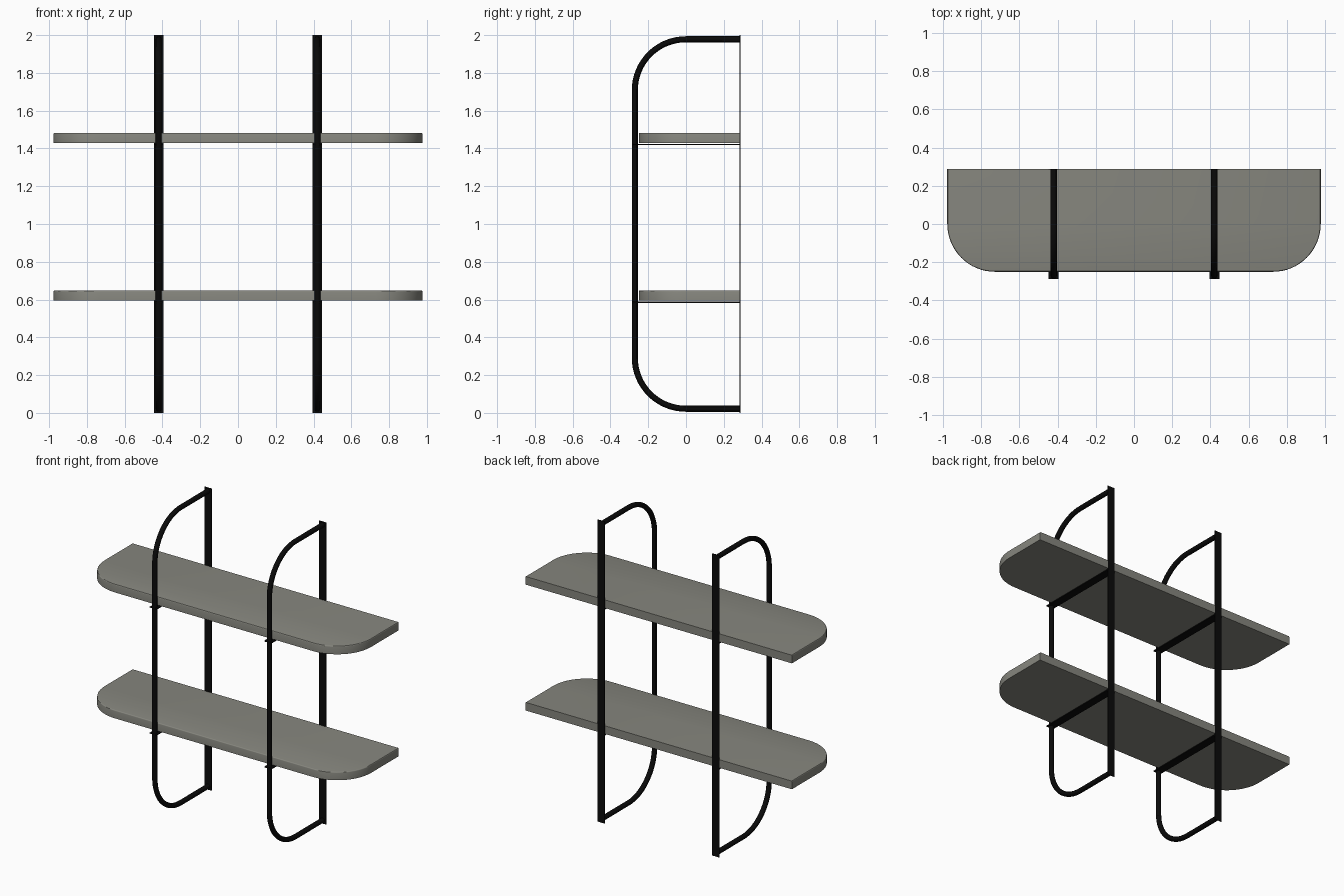
import bpy, bmesh
from math import sin, cos, pi

cube = bpy.data.objects.get("Cube")
if cube:
    bpy.data.objects.remove(cube, do_unlink=True)


def make_material(name, rgb, roughness):
    mat = bpy.data.materials.new(name)
    mat.use_nodes = True
    mat.diffuse_color = (*rgb, 1)
    bsdf = next(n for n in mat.node_tree.nodes if n.type == "BSDF_PRINCIPLED")
    bsdf.inputs["Base Color"].default_value = (*rgb, 1)
    bsdf.inputs["Roughness"].default_value = roughness
    return mat


GREY = make_material("warm grey board", (0.24, 0.24, 0.21), 0.6)
BLACK = make_material("black metal", (0.003, 0.003, 0.003), 0.5)

BACK = 0.287
TUBE_R = 0.016
BAR_X = 0.42
SHELF_BOTTOMS = {"lower": 0.594, "upper": 1.428}


def add_object(name, data, mat):
    obj = bpy.data.objects.new(name, data)
    bpy.context.collection.objects.link(obj)
    data.materials.append(mat)
    return obj


def smooth(obj):
    bpy.ops.object.select_all(action="DESELECT")
    obj.select_set(True)
    bpy.context.view_layer.objects.active = obj
    bpy.ops.object.shade_smooth_by_angle()


def box(name, low, high, mat):
    mesh = bpy.data.meshes.new(name)
    bm = bmesh.new()
    bmesh.ops.create_cube(bm, size=1)
    for v in bm.verts:
        v.co = [a + (c + 0.5) * (b - a) for c, a, b in zip(v.co, low, high)]
    bm.to_mesh(mesh)
    bm.free()
    return add_object(name, mesh, mat)


def arc(cx, cy, r, start, end, steps=16):
    angles = [start + (end - start) * i / steps for i in range(steps + 1)]
    return [(cx + r * cos(a), cy + r * sin(a)) for a in angles]


def shelf(name, bottom, half=0.977, front=-0.25, r=0.25, thick=0.054):
    # Board outline with two rounded front corners, extruded upward
    outline = [(half, BACK), (-half, BACK)]
    outline += arc(r - half, front + r, r, pi, 1.5 * pi)
    outline += arc(half - r, front + r, r, 1.5 * pi, 2 * pi)
    mesh = bpy.data.meshes.new(name)
    bm = bmesh.new()
    base = bm.faces.new([bm.verts.new((x, y, bottom)) for x, y in outline])
    top = bmesh.ops.extrude_face_region(bm, geom=[base])["geom"]
    for v in top:
        if isinstance(v, bmesh.types.BMVert):
            v.co.z += thick
    bmesh.ops.recalc_face_normals(bm, faces=bm.faces)
    # Softened upper rim, left square along the wall
    rim = [e for e in bm.edges
           if all(v.co.z > bottom + thick / 2 for v in e.verts)
           and not all(v.co.y > BACK - 0.001 for v in e.verts)]
    bmesh.ops.bevel(bm, geom=rim, offset=0.006, segments=3,
                    profile=0.5, affect="EDGES")
    bm.to_mesh(mesh)
    bm.free()
    smooth(add_object(name, mesh, GREY))


def hoop(name, x):
    # Round tube bent from the wall, down the front and back to the wall
    front, low, high, r = TUBE_R - BACK, TUBE_R + 0.006, 1.994 - TUBE_R, 0.27
    path = [(BACK - 0.002, high)]
    path += arc(front + r, high - r, r, pi / 2, pi)
    path += arc(front + r, low + r, r, pi, 1.5 * pi)
    path += [(BACK - 0.002, low)]
    curve = bpy.data.curves.new(name, "CURVE")
    curve.dimensions = "3D"
    curve.bevel_depth = TUBE_R
    curve.bevel_resolution = 4
    curve.use_fill_caps = True
    spline = curve.splines.new("POLY")
    spline.points.add(len(path) - 1)
    for point, (y, z) in zip(spline.points, path):
        point.co = (x, y, z, 1)
    obj = add_object(name, curve, BLACK)
    bpy.ops.object.select_all(action="DESELECT")
    obj.select_set(True)
    bpy.context.view_layer.objects.active = obj
    bpy.ops.object.convert(target="MESH")
    smooth(bpy.context.view_layer.objects.active)


for level, bottom in SHELF_BOTTOMS.items():
    shelf(level + "_shelf", bottom)

for side, x in (("left", BAR_X), ("right", -BAR_X)):
    x0, x1 = x - 0.026, x + 0.026
    hoop(side + "_tube_hoop", x)
    # Flat wall strip behind the shelves
    box(side + "_wall_strip", (x0, BACK - 0.003, 0), (x1, BACK + 0.001, 2), BLACK)
    # Flat strips carrying the shelves
    for level, bottom in SHELF_BOTTOMS.items():
        box(f"{side}_{level}_support", (x0, -BACK, bottom - 0.011),
            (x1, BACK, bottom - 0.005), BLACK)
